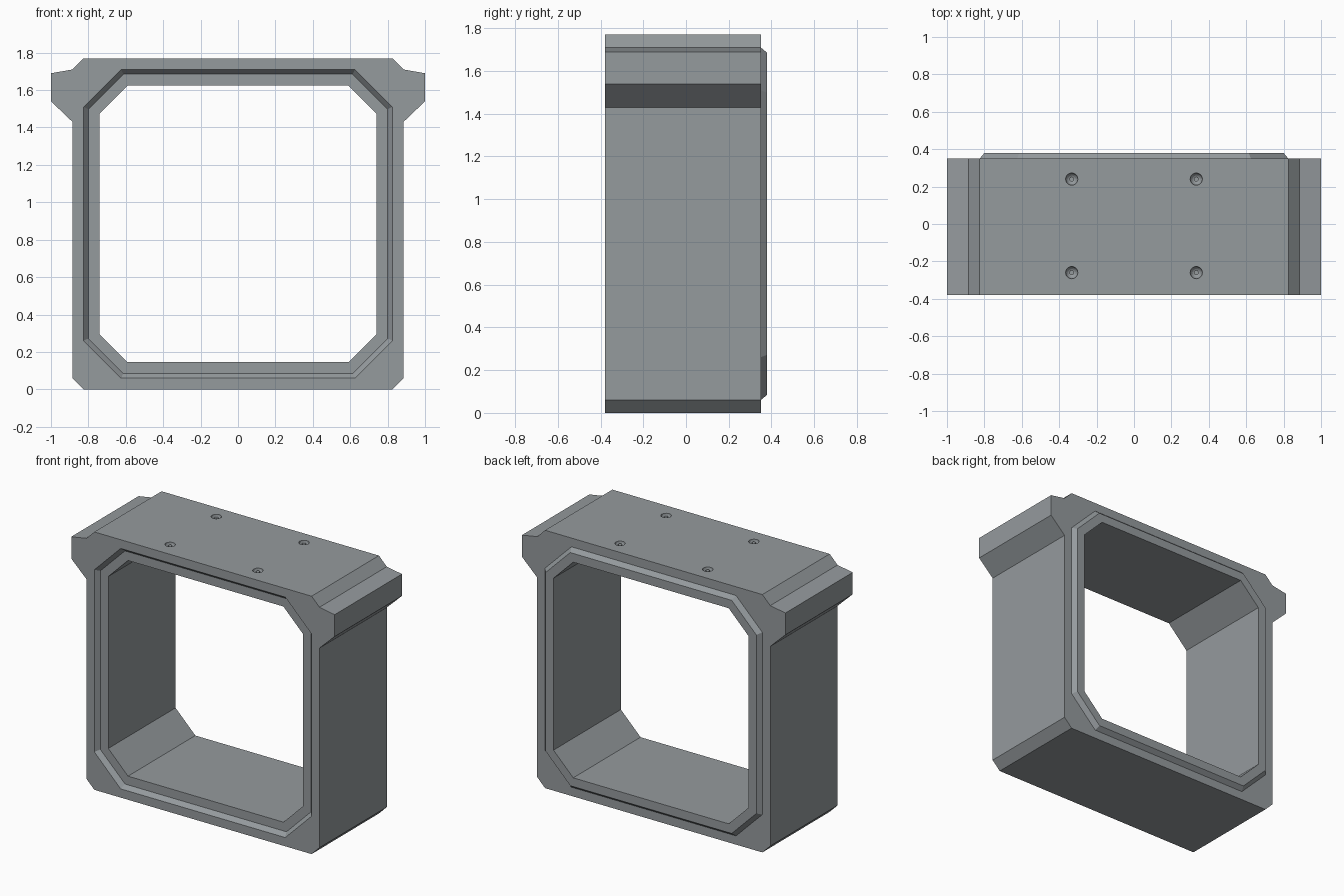
import bpy, bmesh
from mathutils import Matrix

if "Cube" in bpy.data.objects:
    bpy.data.objects.remove(bpy.data.objects["Cube"])

concrete = bpy.data.materials.new("concrete_grey")
concrete.diffuse_color = (0.30, 0.325, 0.34, 1)
concrete.use_nodes = True
concrete.node_tree.nodes["Principled BSDF"].inputs["Base Color"].default_value = concrete.diffuse_color


def mirror(half):
    """Right half profile (bottom to top) -> closed symmetric loop."""
    return half + [(-x, z) for x, z in reversed(half)]


outer = mirror([(0.825, 0), (0.885, 0.06), (0.885, 1.43), (1, 1.54), (1, 1.69),
                (0.885, 1.71), (0.825, 1.77)])
opening = mirror([(0.59, 0.145), (0.74, 0.295), (0.74, 1.475), (0.59, 1.625)])
joint_wide = mirror([(0.625, 0.06), (0.825, 0.26), (0.825, 1.51), (0.625, 1.71)])
joint_narrow = mirror([(0.613, 0.085), (0.8, 0.272), (0.8, 1.498), (0.613, 1.685)])


def make_object(name, bm):
    bmesh.ops.recalc_face_normals(bm, faces=bm.faces)
    me = bpy.data.meshes.new(name)
    bm.to_mesh(me)
    bm.free()
    me.materials.append(concrete)
    ob = bpy.data.objects.new(name, me)
    bpy.context.collection.objects.link(ob)
    return ob


# box culvert segment: rebate in front, matching raised tongue at the back
bm = bmesh.new()


def loop(profile, y):
    vs = [bm.verts.new((x, y, z)) for x, z in profile]
    return vs, [bm.edges.new((vs[i], vs[i - 1])) for i in range(len(vs))]


def band(a, b):
    a, b = a[0], b[0]
    for i in range(len(a)):
        bm.faces.new((a[i - 1], a[i], b[i], b[i - 1]))


out_f, out_b = loop(outer, -0.38), loop(outer, 0.35)
lip_f, floor_f = loop(joint_wide, -0.38), loop(joint_narrow, -0.35)
lip_b, crest_b = loop(joint_wide, 0.35), loop(joint_narrow, 0.38)
open_f, open_b = loop(opening, -0.35), loop(opening, 0.38)
for a, b in ((out_f, out_b), (lip_f, floor_f), (floor_f, open_f),
             (open_f, open_b), (open_b, crest_b), (crest_b, lip_b)):
    band(a, b)
for a, b in ((out_f, lip_f), (out_b, lip_b)):
    bmesh.ops.triangle_fill(bm, edges=a[1] + b[1], use_beauty=True)
body = make_object("culvert_body", bm)

# lifting sockets in the roof, each with a small pin in the middle
spots = [(x, y) for x in (-0.333, 0.333) for y in (-0.26, 0.24)]
cut, pins = bmesh.new(), bmesh.new()
for x, y in spots:
    bmesh.ops.create_uvsphere(cut, u_segments=20, v_segments=10, radius=0.033,
                              matrix=Matrix.Translation((x, y, 1.769)))
    bmesh.ops.create_cone(pins, cap_ends=True, segments=16, radius1=0.013,
                          radius2=0.013, depth=0.03,
                          matrix=Matrix.Translation((x, y, 1.747)))
cutter = make_object("socket_cutter", cut)
cutter.hide_render = True
cutter.hide_set(True)
make_object("lifting_pins", pins)
mod = body.modifiers.new("sockets", 'BOOLEAN')
mod.operation = 'DIFFERENCE'
mod.solver = 'EXACT'
mod.object = cutter
